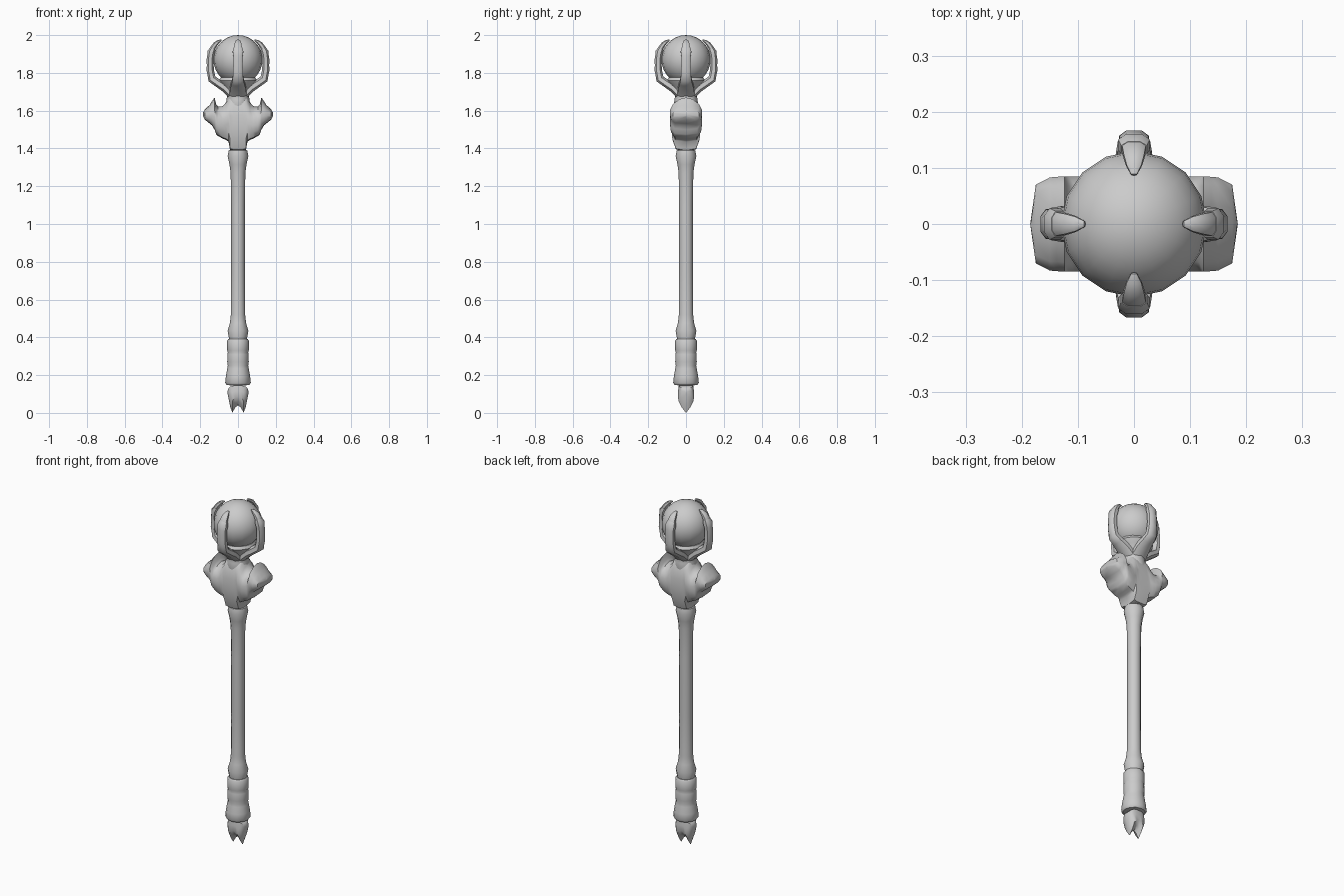
import bpy, bmesh, math
from mathutils import Vector

if "Cube" in bpy.data.objects:
    bpy.data.objects.remove(bpy.data.objects["Cube"])


def loft(bm, rings):
    """Bridge a list of equal-length point rings and cap both ends."""
    vs = [[bm.verts.new(p) for p in r] for r in rings]
    n = len(vs[0])
    for a, b in zip(vs, vs[1:]):
        for i in range(n):
            j = (i + 1) % n
            bm.faces.new((a[i], a[j], b[j], b[i]))
    bm.faces.new(vs[0])
    bm.faces.new(vs[-1][::-1])


def finish(bm, name, angle=40):
    bmesh.ops.remove_doubles(bm, verts=bm.verts, dist=0.0004)
    bmesh.ops.recalc_face_normals(bm, faces=bm.faces)
    me = bpy.data.meshes.new(name)
    bm.to_mesh(me)
    bm.free()
    ob = bpy.data.objects.new(name, me)
    bpy.context.collection.objects.link(ob)
    bpy.ops.object.select_all(action='DESELECT')
    ob.select_set(True)
    bpy.context.view_layer.objects.active = ob
    bpy.ops.object.shade_smooth_by_angle(angle=math.radians(angle))
    return ob


def lathe(name, profile, sides=12):
    bm = bmesh.new()
    loft(bm, [[(r * math.cos(2 * math.pi * i / sides),
                r * math.sin(2 * math.pi * i / sides), z)
               for i in range(sides)] for r, z in profile])
    return finish(bm, name)


def winged(name, columns, half):
    """Mirrored loft along x. columns: x, bottom z, top z, half depth.
    half: (depth fraction, height fraction) from bottom to top."""
    cols = [(-x, b, t, d) for x, b, t, d in columns[:0:-1]] + columns
    rings = []
    for x, b, t, d in cols:
        right = [(x, d * f, b + (t - b) * h) for f, h in half]
        left = [(x, -d * f, b + (t - b) * h) for f, h in half[-2:0:-1]]
        rings.append(right + left)
    bm = bmesh.new()
    loft(bm, rings)
    return finish(bm, name, 45)


def four_arms(name, path):
    """Four tapered arms around z. path: radius, z, half thickness, half width."""
    bm = bmesh.new()
    for k in range(4):
        a = k * math.pi / 2
        out, side = Vector((math.cos(a), math.sin(a), 0)), Vector((-math.sin(a), math.cos(a), 0))
        rings = []
        for i, (r, z, th, w) in enumerate(path):
            p, q = path[max(i - 1, 0)], path[min(i + 1, len(path) - 1)]
            t = Vector((q[0] - p[0], q[1] - p[1])).normalized()
            nrm = out * t.y - Vector((0, 0, t.x))
            c = out * r + Vector((0, 0, z))
            rings.append([c + nrm * th * u + side * w * v for u, v in
                          ((1, .5), (.5, 1), (-.5, 1), (-1, .5),
                           (-1, -.5), (-.5, -1), (.5, -1), (1, -.5))])
        loft(bm, rings)
    return finish(bm, name, 50)


# forked tail spike
winged("tail_spike",
       [(0, .040, .145, .042), (.015, .028, .145, .042), (.030, .000, .143, .040),
        (.042, .035, .138, .034), (.050, .075, .130, .024), (.055, .100, .118, .006)],
       [(0, 0), (.55, .2), (1, .45), (1, .75), (.9, 1), (0, 1)])

# grip and shaft
lathe("grip", [(.035, .145), (.060, .148), (.068, .160), (.064, .195), (.057, .235),
               (.054, .250), (.057, .270), (.056, .310), (.054, .318), (.057, .330),
               (.057, .383), (.050, .392), (.030, .392)])
lathe("shaft", [(.030, .385), (.047, .390), (.055, .435), (.043, .475), (.038, .520),
                (.036, .75), (.036, 1.10), (.039, 1.27), (.045, 1.315), (.055, 1.360),
                (.049, 1.388), (.030, 1.400)])

# winged guard with hooked tips
winged("guard",
       [(0, 1.385, 1.70, .076), (.025, 1.385, 1.70, .076), (.042, 1.390, 1.695, .076),
        (.050, 1.435, 1.675, .078), (.063, 1.445, 1.645, .080), (.080, 1.452, 1.624, .083),
        (.105, 1.465, 1.621, .085), (.116, 1.475, 1.635, .085), (.124, 1.500, 1.670, .085),
        (.138, 1.522, 1.650, .084), (.150, 1.532, 1.630, .083), (.175, 1.552, 1.608, .070),
        (.185, 1.570, 1.590, 0)],
       [(0, 0), (.7, .03), (.95, .2), (1, .4), (1, .6), (.8, .8), (.4, .95), (0, 1)])

# neck flaring into the cup under the orb
lathe("neck_cup", [(.055, 1.600), (.066, 1.630), (.060, 1.660), (.058, 1.690), (.066, 1.712),
                   (.085, 1.735), (.100, 1.760), (.092, 1.775), (.060, 1.775)], 16)

# knuckled claws and their nails
four_arms("claw_arms",
          [(.035, 1.690, .025, .045), (.070, 1.722, .023, .042), (.110, 1.748, .021, .034),
           (.138, 1.768, .022, .029), (.143, 1.795, .019, .026), (.147, 1.815, .020, .027),
           (.147, 1.840, .018, .024), (.147, 1.865, .020, .026), (.145, 1.890, .018, .025),
           (.141, 1.912, .020, .028), (.133, 1.930, .015, .023)])
four_arms("claw_nails",
          [(.141, 1.905, .014, .021), (.133, 1.932, .014, .021), (.119, 1.953, .012, .018),
           (.103, 1.967, .008, .013), (.088, 1.974, .003, .005)])

# orb
bm = bmesh.new()
bmesh.ops.create_uvsphere(bm, u_segments=16, v_segments=14, radius=.13)
bmesh.ops.translate(bm, verts=bm.verts, vec=(0, 0, 1.87))
finish(bm, "orb", 60)
